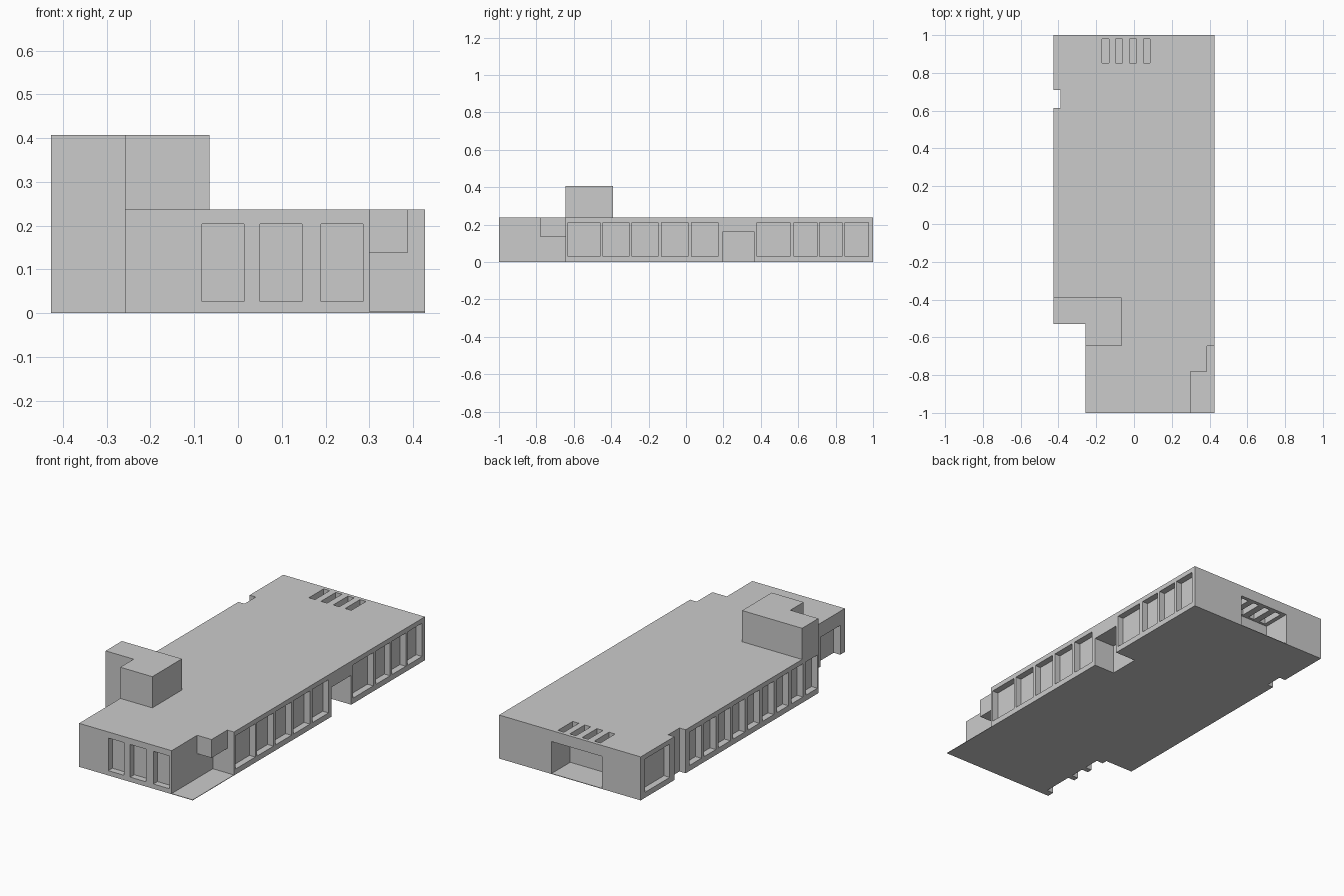
import bpy, bmesh

if "Cube" in bpy.data.objects:
    bpy.data.objects.remove(bpy.data.objects["Cube"])

H = 0.237        # roof height
TOP = 0.407      # tower height
W = 0.427        # half width
FLOOR = 0.003    # thin slab
DEPTH = 0.035    # window recess
E = 0.05         # cutter overshoot


def make_object(name, bm):
    bmesh.ops.recalc_face_normals(bm, faces=bm.faces)
    me = bpy.data.meshes.new(name)
    bm.to_mesh(me)
    bm.free()
    ob = bpy.data.objects.new(name, me)
    bpy.context.collection.objects.link(ob)
    return ob


def prism(name, outline, z0, z1):
    bm = bmesh.new()
    face = bm.faces.new([bm.verts.new((x, y, z0)) for x, y in outline])
    ext = bmesh.ops.extrude_face_region(bm, geom=[face])
    for v in ext["geom"]:
        if isinstance(v, bmesh.types.BMVert):
            v.co.z = z1
    return make_object(name, bm)


def boxes(name, items):
    bm = bmesh.new()
    for x0, x1, y0, y1, z0, z1 in items:
        vs = bmesh.ops.create_cube(bm, size=1)["verts"]
        for v in vs:
            v.co.x = x1 if v.co.x > 0 else x0
            v.co.y = y1 if v.co.y > 0 else y0
            v.co.z = z1 if v.co.z > 0 else z0
    return make_object(name, bm)


def cut(target, items):
    cutter = boxes("cutter", items)
    cutter.hide_render = True
    mod = target.modifiers.new("cut", "BOOLEAN")
    mod.operation = "DIFFERENCE"
    mod.solver = "EXACT"
    mod.object = cutter
    dg = bpy.context.evaluated_depsgraph_get()
    dg.update()
    me = bpy.data.meshes.new_from_object(target.evaluated_get(dg))
    target.modifiers.clear()
    target.data = me
    bpy.data.objects.remove(cutter)


# Main building with stepped front corners and a side notch
building = prism("building", [
    (-0.258, -1), (0.30, -1), (0.30, -0.78), (0.387, -0.78), (0.387, -0.645),
    (W, -0.645), (W, 1), (-W, 1), (-W, 0.71), (-0.39, 0.71), (-0.39, 0.613),
    (-W, 0.613), (-W, -0.53), (-0.258, -0.53)], 0, H)

openings = []
# Front windows
for x0, x1 in [(-0.082, 0.014), (0.05, 0.146), (0.19, 0.286)]:
    openings.append((x0, x1, -1 - E, -1 + DEPTH, 0.026, 0.204))
# Right side windows
for y0, y1 in [(-0.632, -0.46), (-0.445, -0.305), (-0.288, -0.15), (-0.13, 0.01),
               (0.03, 0.17), (0.38, 0.555), (0.578, 0.70), (0.715, 0.835), (0.85, 0.975)]:
    openings.append((W - DEPTH, W + E, y0, y1, 0.03, 0.211))
# Right side door, open through the floor
openings.append((W - 0.125, W + E, 0.195, 0.365, -E, 0.16))
# Left side windows
left = [(0.75, 0.965)] + [(0.478 - 0.125 * i, 0.578 - 0.125 * i) for i in range(9)]
for y0, y1 in left:
    openings.append((-W - E, -W + DEPTH, y0, y1, 0.03, 0.211))
# Left front doorways between small piers
for y0, y1 in [(-0.96, -0.79), (-0.76, -0.68), (-0.65, -0.56)]:
    openings.append((-0.258 - E, -0.258 + 0.04, y0, y1, -E, 0.16))
# Back porch
openings.append((-0.193, 0.11, 0.84, 1 + E, FLOOR, 0.177))
cut(building, openings)

# Space below the overhang at the right front corner
cut(building, [(0.30, W + E, -0.80, -0.645, -E, 0.137)])

# Skylight slots over the porch
cut(building, [(x, x + 0.037, 0.853, 0.98, 0.15, H + E)
               for x in (-0.17, -0.097, -0.023, 0.049)])

# Tower on the roof
prism("tower", [(-W, -0.53), (-0.258, -0.53), (-0.258, -0.645), (-0.065, -0.645),
                (-0.065, -0.39), (-W, -0.39)], H, TOP)

# Floor slab of the open corner
boxes("corner_floor", [(0.30, W, -1, -0.645, 0, FLOOR)])
